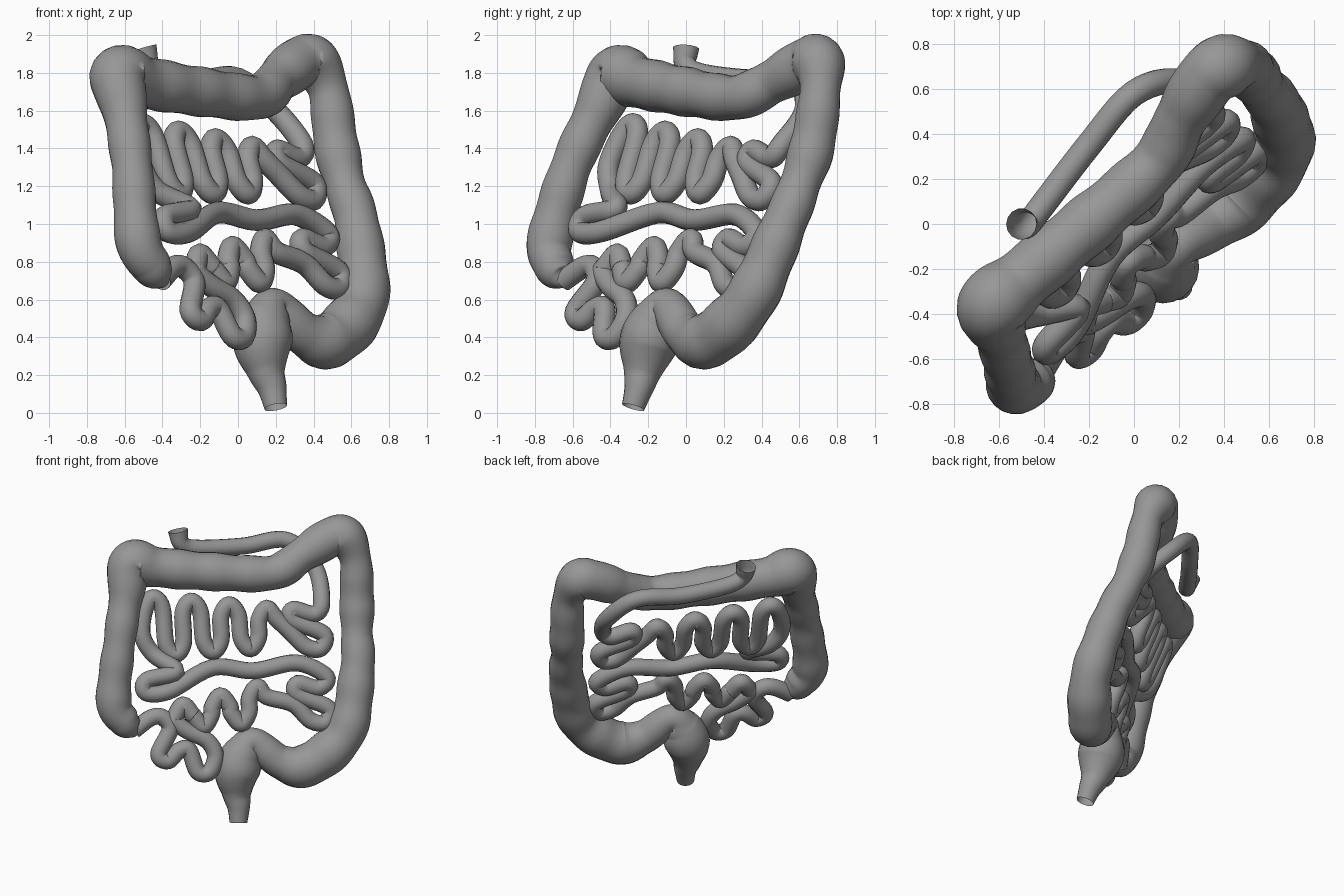
import bpy
from math import sin
from mathutils import Vector

cube = bpy.data.objects.get("Cube")
if cube:
    bpy.data.objects.remove(cube, do_unlink=True)

# Single grey material
grey = bpy.data.materials.new("organ_grey")
grey.use_nodes = True
shade = 0.31
grey.diffuse_color = (shade, shade, shade, 1)
grey.node_tree.nodes["Principled BSDF"].inputs["Base Color"].default_value = grey.diffuse_color


def smooth_path(points, steps):
    """Smooth path through points holding a position and a radius."""
    points = [Vector(point) for point in points]
    before_first = points[0] * 2 - points[1]
    after_last = points[-1] * 2 - points[-2]
    padded = [before_first] + points + [after_last]
    path = []
    for before, start, end, after in zip(padded, padded[1:], padded[2:], padded[3:]):
        leave = (end - before) / 2
        arrive = (after - start) / 2
        for i in range(steps):
            t = i / steps
            blend = t * t * (3 - 2 * t)
            path.append(start.lerp(end, blend)
                        + leave * t * (1 - t) ** 2
                        - arrive * t * t * (1 - t))
    path.append(points[-1])
    return path


def tube(name, points, steps, sides, ripple):
    """Open-ended smooth tube whose radius follows the path, with soft bulges."""
    path = smooth_path(points, steps)
    curve = bpy.data.curves.new(name + "_path", "CURVE")
    curve.dimensions = "3D"
    curve.bevel_depth = 1
    curve.bevel_resolution = sides
    spline = curve.splines.new("POLY")
    spline.points.add(len(path) - 1)
    travelled = 0
    previous = path[0]
    for target, place in zip(spline.points, path):
        travelled += (place - previous).xyz.length
        previous = place
        target.co = (place.x, place.y, place.z, 1)
        target.radius = place.w * (1 + ripple * sin(travelled * 25))
    helper = bpy.data.objects.new(name + "_helper", curve)
    bpy.context.collection.objects.link(helper)
    graph = bpy.context.evaluated_depsgraph_get()
    mesh = bpy.data.meshes.new_from_object(helper.evaluated_get(graph))
    bpy.data.objects.remove(helper, do_unlink=True)
    mesh.materials.clear()
    mesh.materials.append(grey)
    for face in mesh.polygons:
        face.use_smooth = True
    part = bpy.data.objects.new(name, mesh)
    bpy.context.collection.objects.link(part)


def serpentine(start, turns, high, low, rise):
    """Row of round up-and-down turns running from the left side to the right."""
    row = []
    for turn in range(turns):
        across = start - turn * 0.13
        upward = turn % 2 == 0
        tip = high + rise * turn if upward else low
        shoulder = tip - 0.07 if upward else tip + 0.07
        row += [(across + 0.06, shoulder), (across, tip), (across - 0.06, shoulder)]
    return row


def side_fold(top):
    """Double hairpin at the end of a row."""
    shape = [(.6, 0), (.54, -.07), (.4, -.03), (.39, -.1),
             (.6, -.2), (.57, -.29), (.47, -.27), (.36, -.16)]
    return [(across, top + drop) for across, drop in shape]


def on_sheet(points, radius, forward=0):
    """Place (across, height) points on the leaning diagonal sheet of coils."""
    across_axis = Vector((1, 1, 0)).normalized()
    depth_axis = Vector((1, -1, 0)).normalized()
    placed = []
    for across, height in points:
        depth = 0.45 - 0.4 * height + forward
        spot = across_axis * across + depth_axis * depth
        placed.append((spot.x, spot.y, height, radius))
    return placed


# Large intestine: x, y, z, radius
ascending = [
    (-.37, -.64, .71, .01), (-.4, -.66, .72, .07), (-.46, -.7, .78, .11),
    (-.53, -.72, .92, .12), (-.56, -.61, 1.3, .11), (-.6, -.47, 1.6, .12),
    (-.63, -.37, 1.78, .16),
]
transverse = [
    (-.5, -.25, 1.75, .14), (-.2, 0, 1.7, .13), (.1, .27, 1.67, .12),
    (.21, .47, 1.76, .12), (.32, .64, 1.85, .14), (.4, .7, 1.85, .14),
]
descending = [
    (.48, .71, 1.7, .11), (.52, .67, 1.42, .12), (.57, .6, 1.2, .11),
    (.63, .52, 1, .12), (.66, .34, .6, .14),
]
sigmoid_and_rectum = [
    (.5, .13, .39, .15), (.35, 0, .42, .12), (.2, -.09, .56, .1),
    (.15, -.15, .5, .13), (.13, -.2, .36, .16), (.15, -.23, .22, .1),
    (.18, -.25, .13, .08), (.2, -.28, .03, .06),
]
tube("large_intestine", ascending + transverse + descending + sigmoid_and_rectum,
     steps=14, sides=8, ripple=0.03)

# Small intestine: inlet behind the top, then coils from top to bottom
thin = 0.058
inlet = [
    (-.5, 0, 1.93, .07), (-.47, 0, 1.84, thin), (-.4, .09, 1.79, thin),
    (-.2, .35, 1.76, thin), (0, .58, 1.77, thin), (.2, .63, 1.6, thin),
]
upper_coils = side_fold(1.42) + serpentine(0.22, 7, high=1.41, low=1.16, rise=0.02)
left_leg = [(-.65, 1.3), (-.58, 1.17)]
left_bend = [(-.44, 1.08), (-.65, 1.04), (-.66, .96), (-.5, .96)]
middle_run = [(-.18, 1.06), (.1, 1.02), (.4, 1.05)]
lower_coils = side_fold(0.95) + serpentine(0.12, 5, high=0.92, low=0.69, rise=-0.02)
end_coils = [
    (-.47, .74), (-.38, .67), (-.25, .6), (-.2, .5), (-.25, .4), (-.33, .41),
    (-.38, .55), (-.45, .55), (-.53, .49), (-.59, .54), (-.5, .69),
    (-.55, .77), (-.63, .77), (-.75, .7),
]
coils = (on_sheet(upper_coils + left_leg, thin)
         + on_sheet(left_bend, thin, forward=0.07)
         + on_sheet(middle_run + lower_coils + end_coils, thin))
tube("small_intestine", inlet + coils, steps=6, sides=5, ripple=0)
